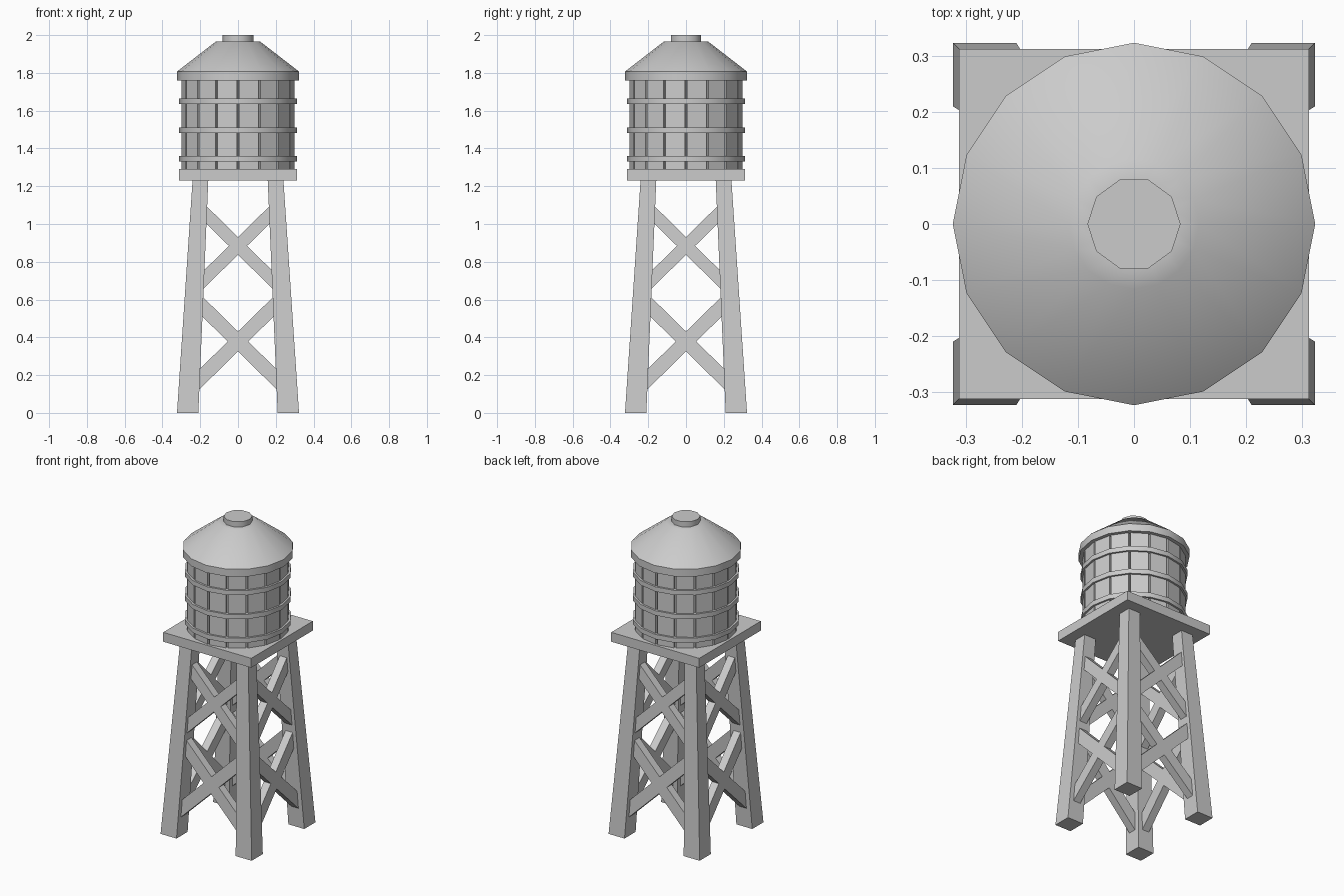
import bpy, bmesh
from math import sin, cos, pi, radians
from mathutils import Matrix, Vector

if "Cube" in bpy.data.objects:
    bpy.data.objects.remove(bpy.data.objects["Cube"])


def finish(name, bm, smooth=False):
    bmesh.ops.recalc_face_normals(bm, faces=bm.faces[:])
    if smooth:
        for f in bm.faces:
            f.smooth = True
        for e in bm.edges:
            e.smooth = e.calc_face_angle(pi) < radians(40)
    me = bpy.data.meshes.new(name)
    bm.to_mesh(me)
    bm.free()
    ob = bpy.data.objects.new(name, me)
    bpy.context.collection.objects.link(ob)
    return ob


def hexa(bm, a, b):
    """Closed block between two matching four-point loops."""
    va = [bm.verts.new(p) for p in a]
    vb = [bm.verts.new(p) for p in b]
    bm.faces.new(va)
    bm.faces.new(vb[::-1])
    for i in range(4):
        j = (i + 1) % 4
        bm.faces.new((va[i], va[j], vb[j], vb[i]))


def lathe(name, profile, n, closed=False):
    """Revolve (radius, z) points in n sides; capped, or a closed ring."""
    bm = bmesh.new()
    rings = [[bm.verts.new((r * cos(2 * pi * i / n), r * sin(2 * pi * i / n), z))
              for i in range(n)] for r, z in profile]
    pairs = list(zip(rings, rings[1:]))
    if closed:
        pairs.append((rings[-1], rings[0]))
    else:
        bm.faces.new(rings[0])
        bm.faces.new(rings[-1])
    for a, b in pairs:
        for i in range(n):
            j = (i + 1) % n
            bm.faces.new((a[i], a[j], b[j], b[i]))
    return finish(name, bm, True)


def square(x0, x1, y0, y1, z):
    return [(x0, y0, z), (x1, y0, z), (x1, y1, z), (x0, y1, z)]


# Four tapered, leaning legs
for sx, xn in ((-1, "left"), (1, "right")):
    for sy, yn in ((-1, "front"), (1, "back")):
        bm = bmesh.new()
        hexa(bm, square(sx * .21, sx * .323, sy * .21, sy * .323, 0),
             square(sx * .157, sx * .24, sy * .157, sy * .24, 1.24))
        finish(f"{yn}_{xn}_leg", bm)


# Cross braces: two X shapes on each side, leaning with the legs
def leg_centre(z):
    return .267 - .055 * z


HALF_THICK = .025
for side, sname in enumerate(("front", "right", "back", "left")):
    rot = Matrix.Rotation(side * pi / 2, 3, 'Z')
    for level, zc, rise, hb, x_low, x_high in (
            ("lower", .378, .98, .053, .222, .205),
            ("upper", .884, .98, .047, .202, .185)):
        for sx, dname in ((1, "rising"), (-1, "falling")):
            loops = []
            for x in (-x_low, x_high):
                z = zc + rise * x
                loop = []
                for dz, dy in ((-hb, -1), (-hb, 1), (hb, 1), (hb, -1)):
                    y = -leg_centre(z + dz) + dy * HALF_THICK
                    loop.append(rot @ Vector((sx * x, y, z + dz)))
                loops.append(loop)
            bm = bmesh.new()
            hexa(bm, *loops)
            finish(f"{sname}_{level}_{dname}_brace", bm)

# Square platform
bm = bmesh.new()
hexa(bm, square(-.312, .312, -.312, .312, 1.23),
     square(-.312, .312, -.312, .312, 1.29))
finish("platform", bm)

# Tank core with sixteen flat planks separated by narrow grooves
N = 16
lathe("tank_core", [(.283, 1.285), (.283, 1.77)], N)
bm = bmesh.new()
apothem = .3 * cos(pi / N)
half_w = .3 * sin(pi / N) - .006
for i in range(N):
    rot = Matrix.Rotation((i + .5) * 2 * pi / N, 3, 'Z')
    lo, hi = [[rot @ Vector(p) for p in
               square(apothem - .022, apothem, -half_w, half_w, z)]
              for z in (1.285, 1.77)]
    hexa(bm, lo, hi)
finish("tank_planks", bm)

# Metal hoops
for name, z in (("lower", 1.345), ("middle", 1.497), ("upper", 1.65)):
    lathe(name + "_hoop", [(.288, z - .015), (.312, z - .015),
                           (.312, z + .015), (.288, z + .015)], N, True)

# Conical roof with a straight rim, and its cap
lathe("roof", [(.323, 1.76), (.323, 1.807), (.116, 1.967), (.07, 1.967)], N)
lathe("roof_cap", [(.083, 1.955), (.083, 2.0)], 10)
